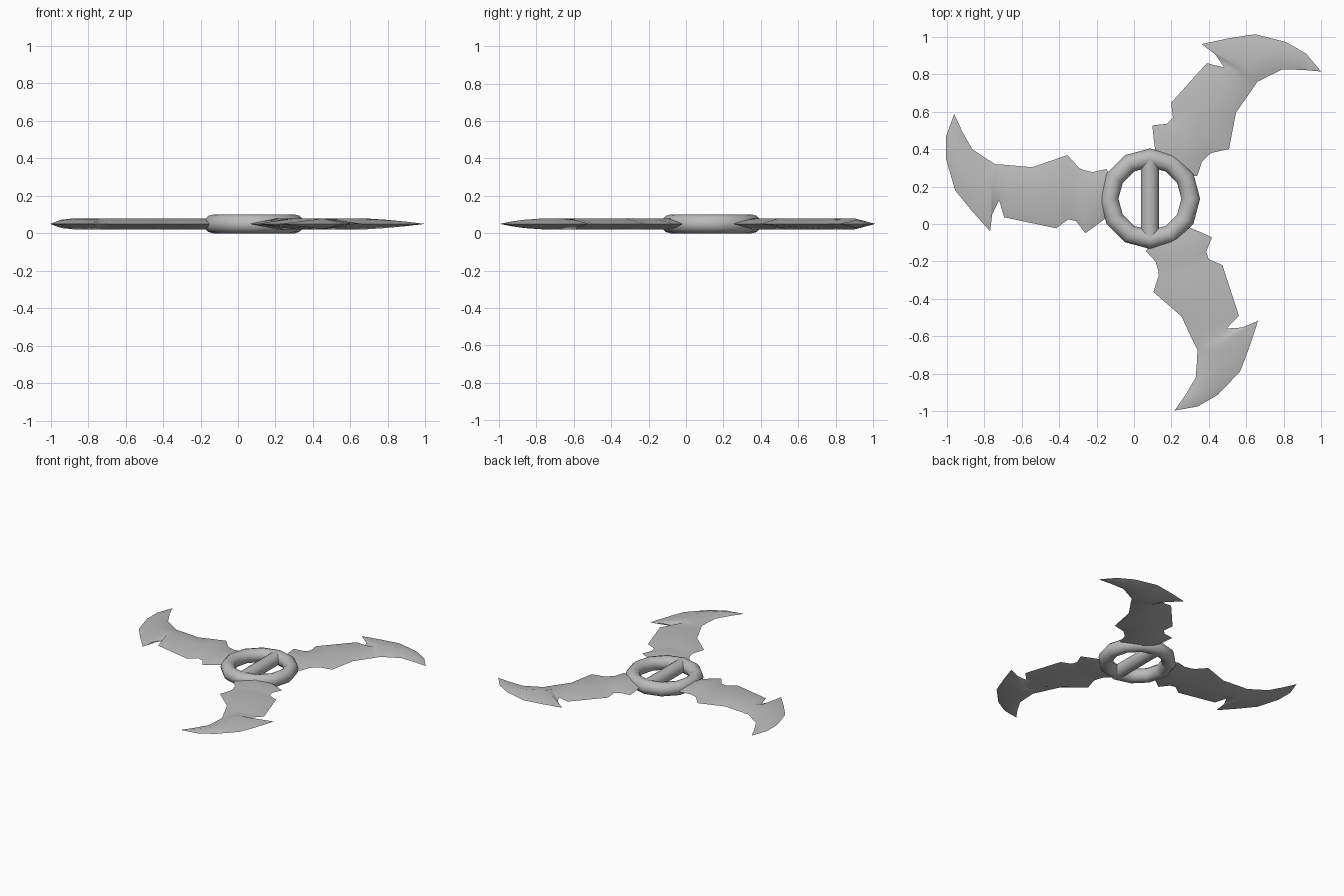
import bpy, bmesh, math
from mathutils import Matrix, Vector

if "Cube" in bpy.data.objects:
    bpy.data.objects.remove(bpy.data.objects["Cube"], do_unlink=True)

CENTRE = Vector((0.085, 0.135, 0.05))   # hub of the thrown weapon

steel = bpy.data.materials.new("grey_steel")
steel.use_nodes = True
GREY = (0.5, 0.5, 0.5, 1)
steel.diffuse_color = GREY
steel.node_tree.nodes["Principled BSDF"].inputs["Base Color"].default_value = GREY


def finish(obj, name):
    """Name, colour and smooth one part."""
    obj.name = obj.data.name = name
    obj.data.materials.clear()
    obj.data.materials.append(steel)
    bpy.ops.object.select_all(action='DESELECT')
    obj.select_set(True)
    bpy.context.view_layer.objects.active = obj
    bpy.ops.object.shade_smooth_by_angle(angle=math.radians(60))


# Hub ring
bpy.ops.mesh.primitive_torus_add(major_segments=12, minor_segments=12,
                                 major_radius=0.218, minor_radius=0.05, location=CENTRE)
finish(bpy.context.object, "hub_ring")

# Grip bar across the ring
bpy.ops.mesh.primitive_cylinder_add(vertices=16, radius=0.048, depth=0.42,
                                    location=CENTRE, rotation=(math.pi / 2, 0, 0))
finish(bpy.context.object, "grip_bar")

# Blade sections from tip to root: inner edge, ridge, outer edge, ridge height
ROWS = [
    ((-1.045, .452), (-1.045, .452), (-1.045, .452), 0),
    ((-1.003, .361), (-1.045, .334), (-1.088, .334), .012),
    ((-.949, .265), (-1.029, .222), (-1.088, .211), .022),
    ((-.885, .222), (-.965, .136), (-1.04, .045), .029),
    ((-.826, .184), (-.88, .083), (-.949, -.067), .03),
    ((-.826, .184), (-.848, .067), (-.853, -.174), .03),
    ((-.789, .182), (-.837, .067), (-.842, -.083), .03),
    ((-.751, .179), (-.805, .061), (-.805, -.008), .03),
    ((-.628, .168), (-.741, .051), (-.778, -.099), .03),
    ((-.441, .233), (-.511, .04), (-.5, -.158), .03),
    ((-.377, .163), (-.436, .029), (-.436, -.11), .03),
    ((-.35, .152), (-.382, .019), (-.393, -.12), .03),
    ((-.307, .142), (-.34, .008), (-.345, -.184), .03),
    ((-.233, .158), (-.27, 0), (-.286, -.142), .03),
    ((-.2, .115), (-.215, 0), (-.216, -.088), .03),
]


def make_blade(name, angle):
    """Diamond-section blade lofted along the rows, turned about the hub."""
    bm = bmesh.new()
    rings = []
    for inner, ridge, outer, h in ROWS:
        rings.append([bm.verts.new((*inner, 0)), bm.verts.new((*ridge, h)),
                      bm.verts.new((*outer, 0)), bm.verts.new((*ridge, -h))])
    for a, b in zip(rings, rings[1:]):
        for i in range(4):
            j = (i + 1) % 4
            bm.faces.new((a[i], a[j], b[j], b[i]))
    bm.faces.new(rings[-1])
    bmesh.ops.remove_doubles(bm, verts=bm.verts[:], dist=0.0005)
    bmesh.ops.recalc_face_normals(bm, faces=bm.faces[:])
    bm.transform(Matrix.Translation(CENTRE) @ Matrix.Rotation(angle, 4, 'Z'))
    mesh = bpy.data.meshes.new(name)
    bm.to_mesh(mesh)
    bm.free()
    obj = bpy.data.objects.new(name, mesh)
    bpy.context.collection.objects.link(obj)
    finish(obj, name)


# Three blades, a third of a turn apart
for name, turn in (("right_blade", 0), ("front_blade", 120), ("back_blade", 240)):
    make_blade(name, math.radians(turn))
